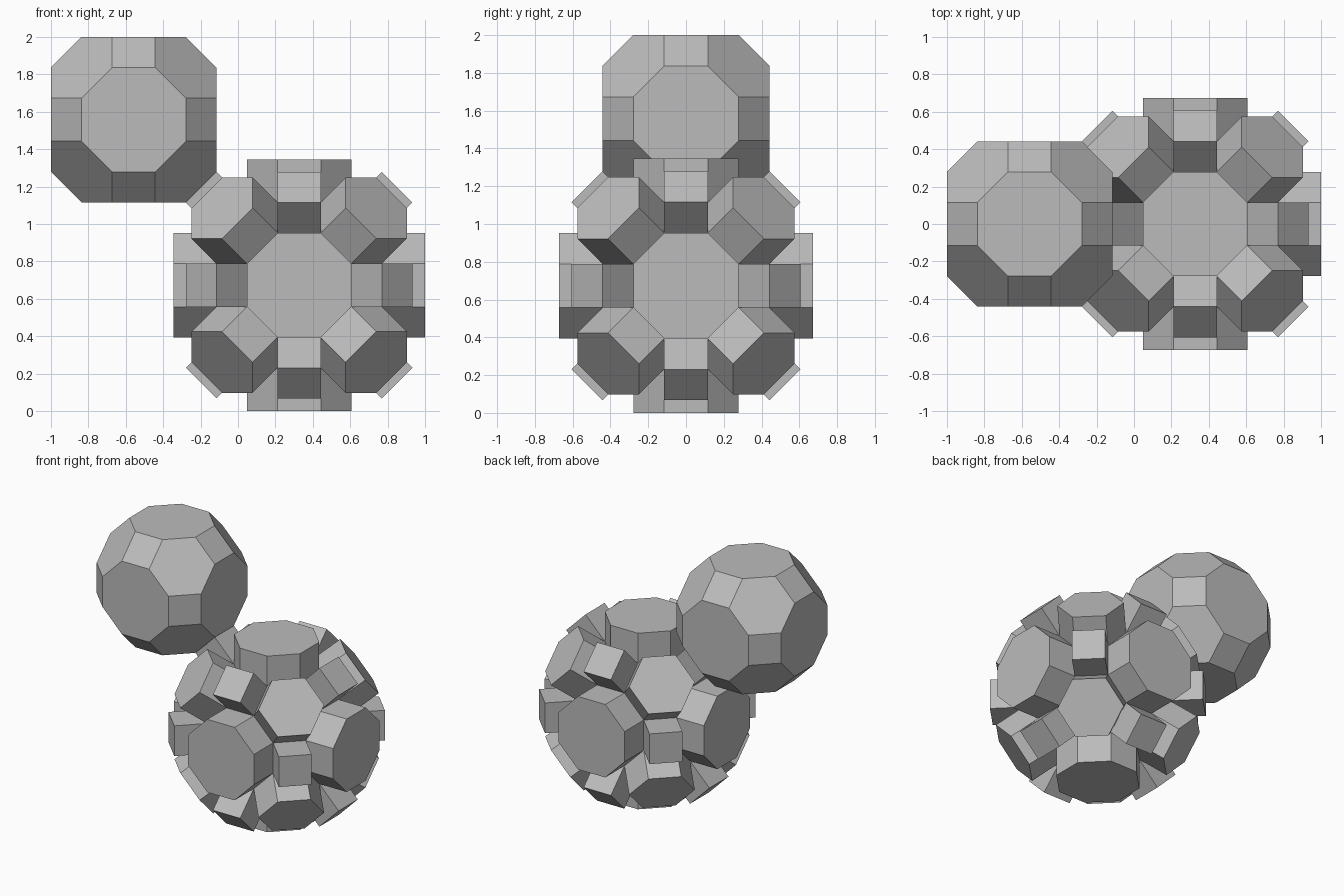
import bpy, bmesh
from math import sqrt
from itertools import permutations, product
from mathutils import Vector

if "Cube" in bpy.data.objects:
    bpy.data.objects.remove(bpy.data.objects["Cube"])

EDGE = 0.231
R2 = sqrt(2)
CORE = Vector((0.327, 0, 0.673))
UPPER = Vector((-0.558, 0, 1.558))

grey = bpy.data.materials.new("grey")
grey.diffuse_color = (0.5, 0.5, 0.5, 1)
grey.use_nodes = True
grey.node_tree.nodes["Principled BSDF"].inputs["Base Color"].default_value = grey.diffuse_color


def finish(bm, name, location):
    bmesh.ops.recalc_face_normals(bm, faces=bm.faces)
    mesh = bpy.data.meshes.new(name)
    bm.to_mesh(mesh)
    mesh.materials.append(grey)
    obj = bpy.data.objects.new(name, mesh)
    obj.location = location
    bpy.context.collection.objects.link(obj)


def truncated_cuboctahedron():
    bm = bmesh.new()
    for p in permutations((1, 1 + R2, 1 + 2 * R2)):
        for s in product((-1, 1), repeat=3):
            bm.verts.new([a * b * EDGE / 2 for a, b in zip(p, s)])
    bmesh.ops.convex_hull(bm, input=bm.verts)
    bmesh.ops.dissolve_limit(bm, angle_limit=0.02, verts=bm.verts, edges=bm.edges)
    bmesh.ops.recalc_face_normals(bm, faces=bm.faces)
    return bm


def prisms(source, sides, name):
    """One prism, an edge length tall, on every face with this many sides."""
    bm = bmesh.new()
    for face in source.faces:
        if len(face.verts) != sides:
            continue
        face.normal_update()
        low = [bm.verts.new(v.co) for v in face.verts]
        high = [bm.verts.new(v.co + face.normal * EDGE) for v in face.verts]
        bm.faces.new(low[::-1])
        bm.faces.new(high)
        for i in range(sides):
            j = (i + 1) % sides
            bm.faces.new((low[i], low[j], high[j], high[i]))
    finish(bm, name, CORE)


# Central solid and the prisms on its faces
solid = truncated_cuboctahedron()
prisms(solid, 8, "octagonal_prisms")
prisms(solid, 6, "hexagonal_prisms")
prisms(solid, 4, "cubes")
finish(solid, "central_solid", CORE)

# Matching solid joined to the upper left cube
finish(truncated_cuboctahedron(), "upper_solid", UPPER)
